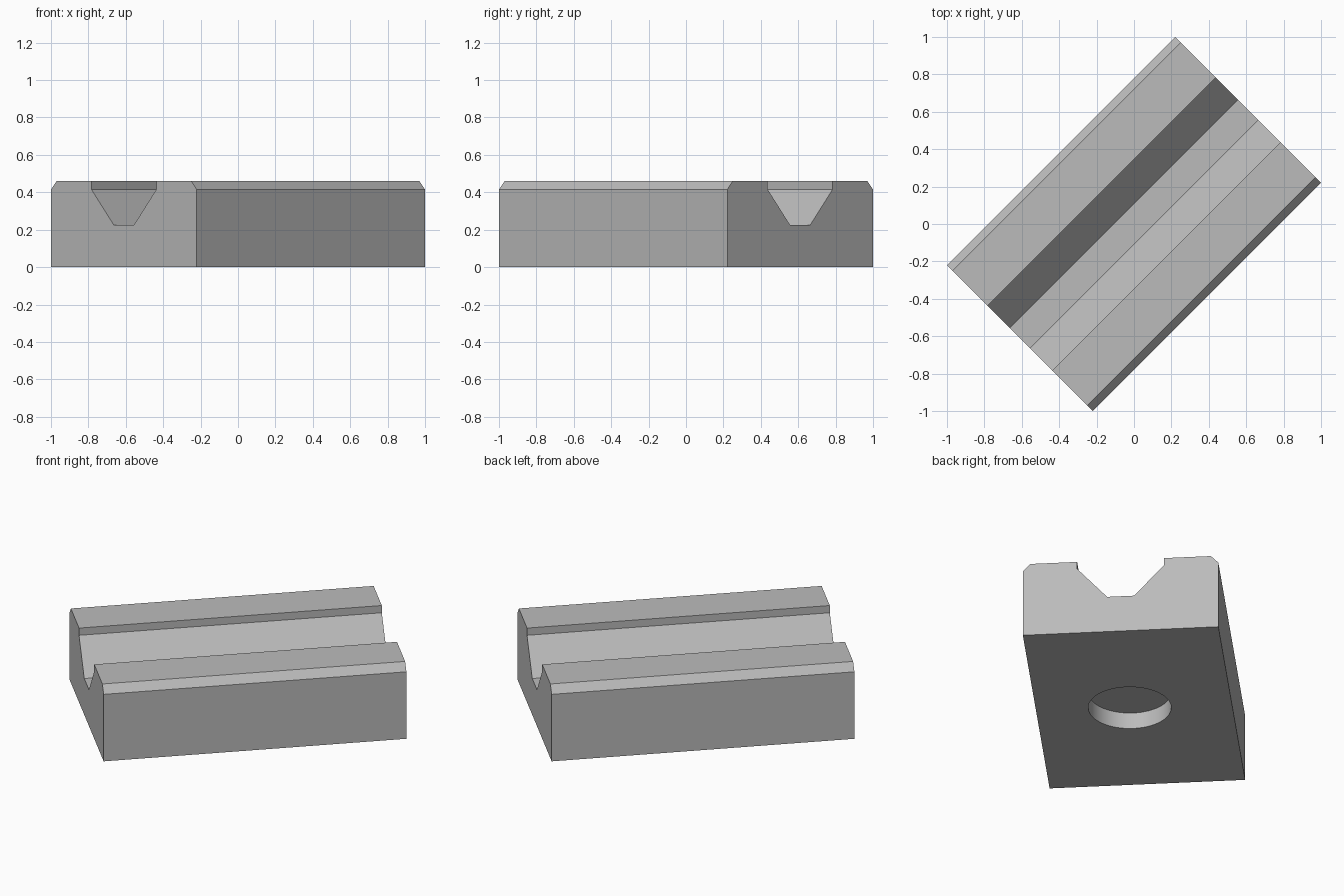
import bpy, bmesh, math
from mathutils import Matrix

cube = bpy.data.objects.get("Cube")
if cube:
    bpy.data.objects.remove(cube)

HALF_LEN, HALF_WID, TOP, SHOULDER = 0.863, 0.551, 0.46, 0.415

# Single flat grey
grey = bpy.data.materials.new("plain grey")
grey.use_nodes = True
grey.diffuse_color = (0.5, 0.5, 0.5, 1)
grey.node_tree.nodes["Principled BSDF"].inputs["Base Color"].default_value = (0.5, 0.5, 0.5, 1)


def add_object(name, bm):
    bmesh.ops.recalc_face_normals(bm, faces=bm.faces)
    mesh = bpy.data.meshes.new(name)
    bm.to_mesh(mesh)
    bm.free()
    mesh.materials.append(grey)
    obj = bpy.data.objects.new(name, mesh)
    bpy.context.collection.objects.link(obj)
    return obj


# Block: half cross-section mirrored, then extruded along its length
half = [(HALF_WID, 0), (HALF_WID, SHOULDER), (HALF_WID - 0.042, TOP),
        (0.245, TOP), (0.245, SHOULDER), (0.076, 0.225)]
profile = half + [(-y, z) for y, z in reversed(half)]
bm = bmesh.new()
end = bm.faces.new([bm.verts.new((-HALF_LEN, y, z)) for y, z in profile])
grown = bmesh.ops.extrude_face_region(bm, geom=[end])["geom"]
bmesh.ops.translate(bm, vec=(2 * HALF_LEN, 0, 0),
                    verts=[v for v in grown if isinstance(v, bmesh.types.BMVert)])
block = add_object("grooved_block", bm)

# Round blind hole in the underside
bm = bmesh.new()
bmesh.ops.create_cone(bm, cap_ends=True, segments=64, radius1=0.233, radius2=0.233,
                      depth=0.2, matrix=Matrix.Translation((0, -0.024, 0)))
cutter = add_object("hole_cutter", bm)
cutter.hide_render = True

cut = block.modifiers.new("underside hole", "BOOLEAN")
cut.operation = "DIFFERENCE"
cut.solver = "EXACT"
cut.object = cutter
bpy.ops.object.select_all(action="DESELECT")
block.select_set(True)
bpy.context.view_layer.objects.active = block
bpy.ops.object.modifier_apply(modifier=cut.name)
bpy.data.objects.remove(cutter)

# Smooth hole wall, then turn the block diagonally
bpy.ops.object.shade_smooth_by_angle(angle=math.radians(30))
block.rotation_euler.z = math.radians(45)
